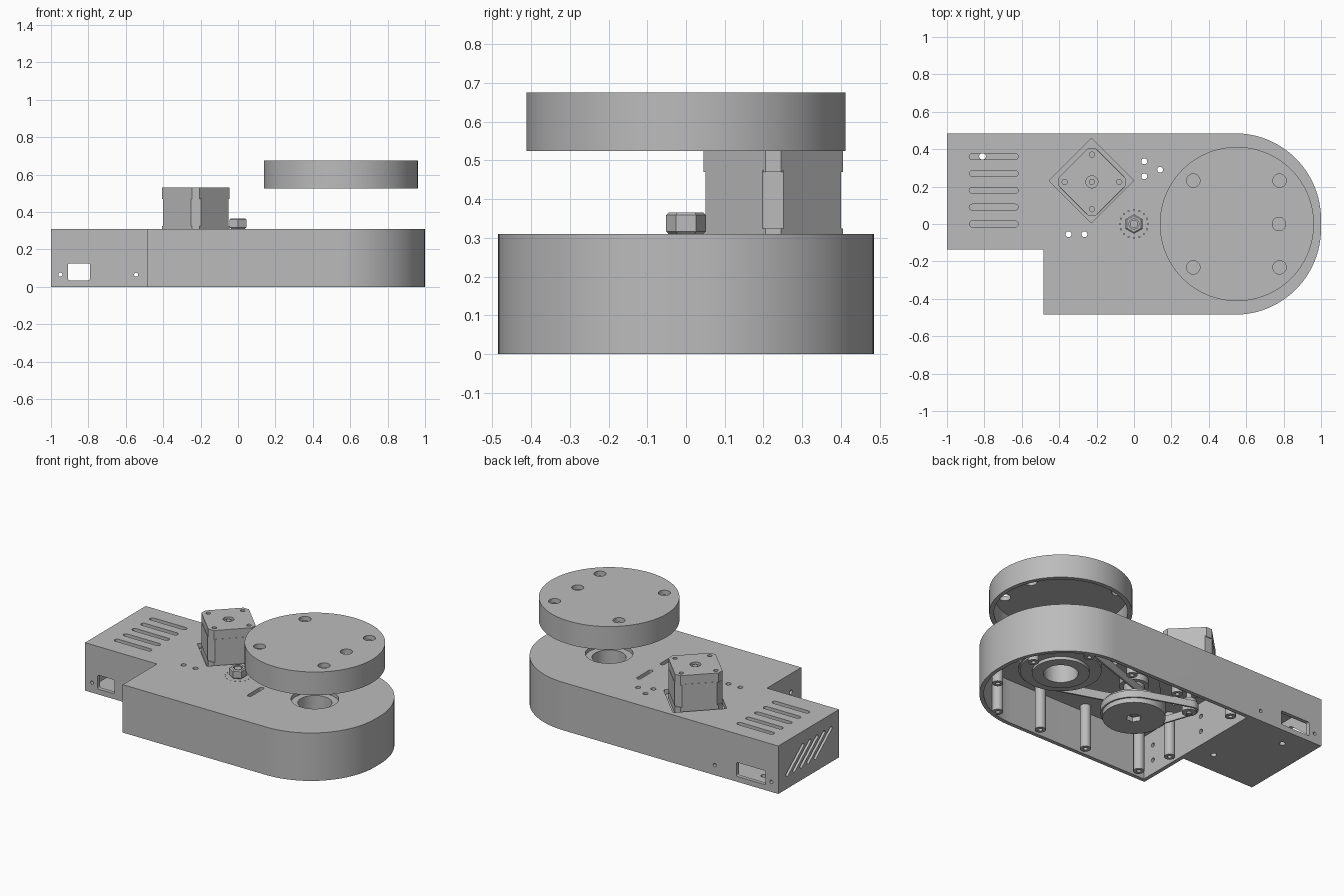
import bpy, bmesh
from math import pi, cos, sin, acos, atan2, hypot, radians
from mathutils import Matrix

if "Cube" in bpy.data.objects:
    bpy.data.objects.remove(bpy.data.objects["Cube"])

GREY = (0.5, 0.5, 0.5, 1)
grey = bpy.data.materials.new("plain grey")
grey.use_nodes = True
grey.diffuse_color = GREY
grey.node_tree.nodes["Principled BSDF"].inputs["Base Color"].default_value = GREY

# Local z axis turned to run along y or x
ALONG_Y = Matrix.Rotation(pi / 2, 4, 'X')
ALONG_X = Matrix(((0, 0, 1, 0), (1, 0, 0, 0), (0, 1, 0, 0), (0, 0, 0, 1)))


# --- profiles ---
def arc(cx, cy, r, a0, a1, n):
    return [(cx + r * cos(a0 + (a1 - a0) * i / n), cy + r * sin(a0 + (a1 - a0) * i / n))
            for i in range(n + 1)]


def circle(cx, cy, r, n=32, turn=0):
    return arc(cx, cy, r, turn, turn + 2 * pi, n)[:-1]


def wrap(c1, r1, c2, r2, n=24):
    """Outline of a band pulled around two circles."""
    dx, dy = c2[0] - c1[0], c2[1] - c1[1]
    th, phi = atan2(dy, dx), acos((r1 - r2) / hypot(dx, dy))
    return (arc(*c1, r1, th + phi, th + 2 * pi - phi, n)
            + arc(*c2, r2, th - phi, th + phi, n))


def rounded(x0, x1, y0, y1, r):
    corners = [(x1 - r, y1 - r), (x0 + r, y1 - r), (x0 + r, y0 + r), (x1 - r, y0 + r)]
    return [p for i, c in enumerate(corners)
            for p in arc(*c, r, i * pi / 2, (i + 1) * pi / 2, 6)]


def diamond(cx, cy, tip, flat):
    """Square on its corner, each corner cut by a flat."""
    pts = [(tip, -flat), (tip, flat), (flat, tip), (-flat, tip),
           (-tip, flat), (-tip, -flat), (-flat, -tip), (flat, -tip)]
    return [(cx + x, cy + y) for x, y in pts]


def round_end(inset):
    r = 0.46 - inset
    return arc(0.54, -0.025, r, -pi / 2, 0, 24) + arc(0.54, 0.025, r, 0, pi / 2, 24)


# --- solids ---
def finish(name, bm, matrix=None):
    if matrix:
        bm.transform(matrix)
    bmesh.ops.recalc_face_normals(bm, faces=bm.faces)
    mesh = bpy.data.meshes.new(name)
    bm.to_mesh(mesh)
    bm.free()
    mesh.materials.append(grey)
    ob = bpy.data.objects.new(name, mesh)
    bpy.context.collection.objects.link(ob)
    smooth(mesh)
    return ob


def smooth(mesh):
    mesh.polygons.foreach_set("use_smooth", [True] * len(mesh.polygons))
    mesh.set_sharp_from_angle(angle=radians(30))


def prism(name, pts, z0, z1, matrix=None, bevel=0):
    bm = bmesh.new()
    low = [bm.verts.new((x, y, z0)) for x, y in pts]
    high = [bm.verts.new((x, y, z1)) for x, y in pts]
    caps = [bm.faces.new(low), bm.faces.new(high)]
    for i in range(len(pts)):
        j = (i + 1) % len(pts)
        bm.faces.new((low[i], low[j], high[j], high[i]))
    if bevel:
        edges = {e for f in caps for e in f.edges}
        bmesh.ops.bevel(bm, geom=list(edges), offset=bevel, segments=1, affect='EDGES')
    return finish(name, bm, matrix)


def band(name, outer, inner, z0, z1):
    bm = bmesh.new()
    loops = [[bm.verts.new((x, y, z)) for x, y in pts]
             for pts, z in ((outer, z0), (outer, z1), (inner, z1), (inner, z0))]
    n = len(outer)
    for k in range(4):
        a, b = loops[k], loops[(k + 1) % 4]
        for i in range(n):
            bm.faces.new((a[i], a[(i + 1) % n], b[(i + 1) % n], b[i]))
    return finish(name, bm)


def cut(ob, pts, z0, z1, matrix=None):
    cutter = prism("cutter", pts, z0, z1, matrix)
    mod = ob.modifiers.new("cut", 'BOOLEAN')
    mod.operation, mod.solver, mod.object = 'DIFFERENCE', 'EXACT', cutter
    bpy.context.view_layer.update()
    old = ob.data
    new = bpy.data.meshes.new_from_object(ob.evaluated_get(bpy.context.evaluated_depsgraph_get()))
    ob.modifiers.clear()
    ob.data = new
    bpy.data.meshes.remove(old)
    bpy.data.objects.remove(cutter)
    smooth(new)


MOTOR, IDLER, OUTPUT = (-0.225, 0.225), (0, 0), (0.55, 0)

# --- housing: open below on the wide side, closed box on the narrow side ---
housing = prism("housing", [(-1, 0.485), (-1, -0.135), (-0.485, -0.135), (-0.485, -0.485)]
                + round_end(0), 0, 0.31)
cut(housing, [(-0.46, 0.46), (-0.46, -0.46)] + round_end(0.025), -0.1, 0.28)
cut(housing, rounded(-0.975, -0.485, -0.11, 0.46, 0.005), 0.02, 0.285)
cut(housing, diamond(-0.228, 0.232, 0.223, 0.003), 0.25, 0.4)
cut(housing, circle(*OUTPUT, 0.14, 48), 0.25, 0.4)
for i in range(5):
    y = 0.09 * i
    cut(housing, wrap((-0.865, y), 0.016, (-0.635, y), 0.016, 8), 0.25, 0.4)
    y = 0.395 - 0.072 * i
    cut(housing, wrap((y, 0.09), 0.012, (y - 0.16, 0.22), 0.012, 8), -1.05, -0.95, ALONG_X)
for side in (-1, 1):
    cut(housing, wrap((0.21, side * 0.06), 0.014, (0.21, side * 0.18), 0.014, 8), 0.25, 0.4)
for c in ((0.055, 0.335), (0.055, 0.255), (0.14, 0.29), (-0.35, -0.055), (-0.265, -0.055)):
    cut(housing, circle(*c, 0.016, 16), 0.25, 0.4)
for c in circle(0, 0, 0.075, 16):
    cut(housing, circle(*c, 0.004, 6), 0.3, 0.4)

# Socket windows and screw holes in the front and back walls
cut(housing, rounded(-0.91, -0.79, 0.035, 0.125, 0.01), 0.1, 0.2, ALONG_Y)
cut(housing, rounded(-0.91, -0.7, 0.035, 0.125, 0.01), -0.52, -0.45, ALONG_Y)
for x in (-0.95, -0.545):
    cut(housing, circle(x, 0.065, 0.011, 16), 0.1, 0.2, ALONG_Y)
    cut(housing, circle(x, 0.065, 0.011, 16), -0.52, -0.45, ALONG_Y)
# Floor holes and holes in the inner wall
for c in ((-0.81, 0.362), (-0.59, 0.01)):
    cut(housing, circle(*c, 0.018, 16), -0.1, 0.1)
for y in (-0.38, -0.24, 0.05):
    for z in (0.09, 0.19):
        cut(housing, circle(y, z, 0.014, 16), -0.52, -0.4, ALONG_X)

# --- screw posts around the open side ---
for side in (-1, 1):
    for i, x in enumerate((-0.38, 0.02, 0.36, 0.68)):
        c = (x, side * 0.41)
        band(f"screw_post_{i}_{'back' if side > 0 else 'front'}",
             circle(*c, 0.032, 24), circle(*c, 0.013, 24), 0, 0.285)
for i, c in enumerate(((-0.41, -0.17), (0.89, 0.16), (0.89, -0.16))):
    band(f"end_post_{i}", circle(*c, 0.032, 24), circle(*c, 0.013, 24), 0, 0.285)

# --- motor on its sliding plate ---
prism("motor_plate", diamond(*MOTOR, 0.235, 0.01), 0.25, 0.275)
prism("motor_base", diamond(*MOTOR, 0.18, 0.02), 0.275, 0.325)
prism("motor_body", diamond(*MOTOR, 0.175, 0.027), 0.325, 0.475)
cap = prism("motor_cap", diamond(*MOTOR, 0.18, 0.02), 0.47, 0.532)
cut(cap, circle(*MOTOR, 0.032), 0.515, 0.6)
for c in circle(*MOTOR, 0.146, 4):
    cut(cap, circle(*c, 0.014, 16), 0.5, 0.6)
prism("motor_shaft", circle(*MOTOR, 0.016, 24), 0.04, 0.525)
prism("motor_pulley", circle(*MOTOR, 0.042), 0.05, 0.13)

# --- idler shaft with its large and small pulleys ---
nut = prism("shaft_nut", circle(*IDLER, 0.052, 6, pi / 2), 0.31, 0.366, bevel=0.007)
cut(nut, circle(*IDLER, 0.027, 24), 0.35, 0.4)
prism("idler_shaft", circle(*IDLER, 0.022, 24), 0.05, 0.362)
wheel = prism("idler_wheel", circle(*IDLER, 0.182, 64), 0.03, 0.12)
cut(wheel, circle(*IDLER, 0.045, 6), -0.1, 0.06)
prism("idler_pulley", circle(*IDLER, 0.06), 0.12, 0.24)
band("bearing_seat", circle(*IDLER, 0.085), circle(*IDLER, 0.05), 0.24, 0.285)

# --- output pulley, stepped sleeve ---
for name, r, hole, z0, z1 in (("output_pulley", 0.235, 0.11, 0.14, 0.23),
                              ("output_collar", 0.165, 0.1, 0.12, 0.255),
                              ("output_bearing", 0.14, 0.1, 0.25, 0.285),
                              ("bearing_housing", 0.18, 0.14, 0.25, 0.285)):
    band(name, circle(*OUTPUT, r, 64), circle(*OUTPUT, hole, 64), z0, z1)

# --- belts ---
for name, c1, r1, c2, r2, z0, z1 in (
        ("motor_belt", IDLER, 0.183, MOTOR, 0.043, 0.06, 0.105),
        ("output_belt", OUTPUT, 0.236, IDLER, 0.061, 0.15, 0.205)):
    band(name, wrap(c1, r1 + 0.01, c2, r2 + 0.01), wrap(c1, r1, c2, r2), z0, z1)

# --- raised turntable, hollow below ---
table = prism("turntable", circle(*OUTPUT, 0.412, 96), 0.525, 0.675)
cut(table, circle(*OUTPUT, 0.385, 96), 0.4, 0.645)
for c in ((0.317, 0.232), (0.317, -0.232), (0.778, 0.232), (0.778, -0.232), (0.775, 0)):
    cut(table, circle(*c, 0.036, 24), 0.6, 0.8)
